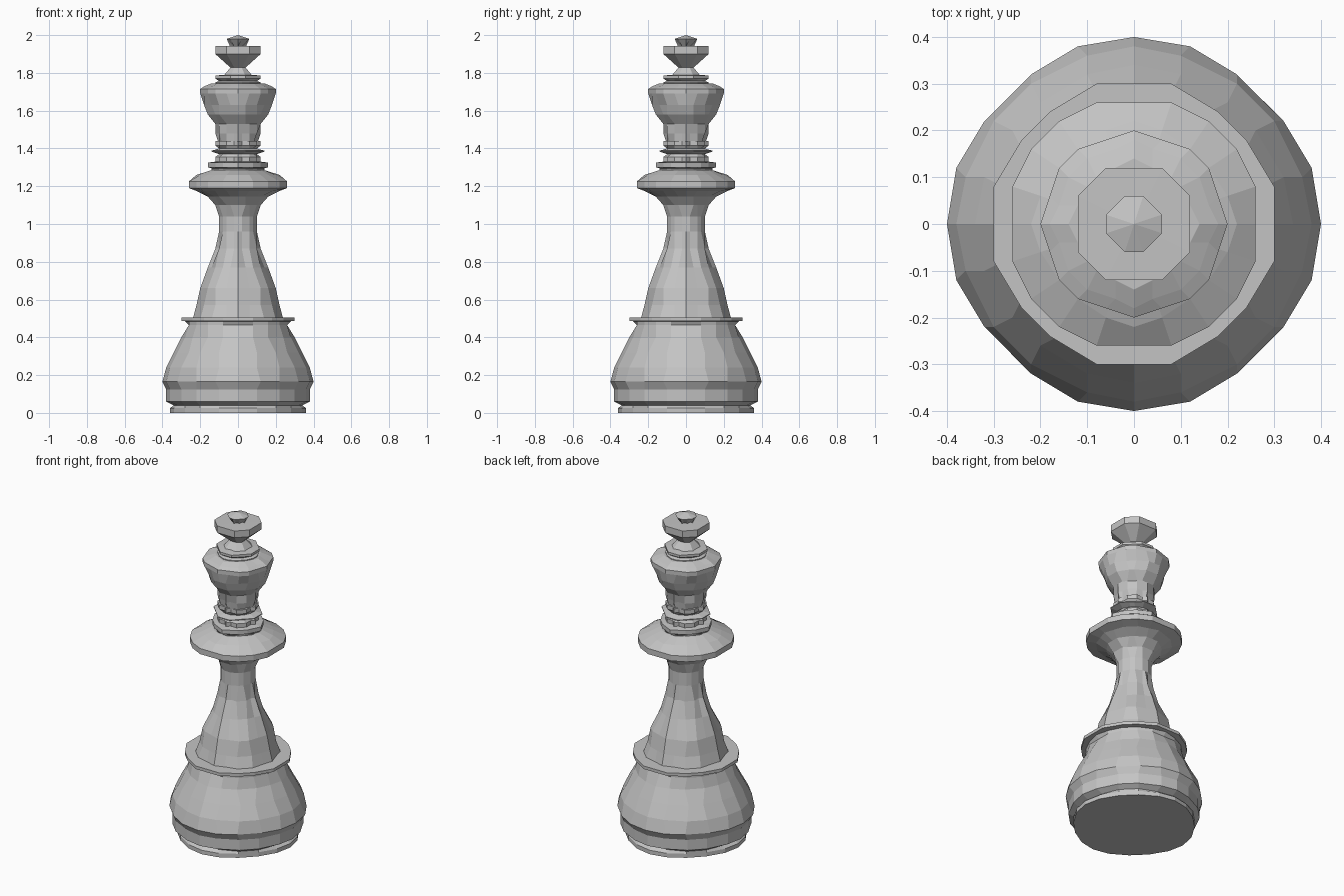
import bpy
import bmesh
from math import cos, sin, pi, trunc

cube = bpy.data.objects.get("Cube")
if cube:
    bpy.data.objects.remove(cube)

GRID = 0.02  # coarse lattice that gives the carved, uneven facets

stone = bpy.data.materials.new("grey_stone")
stone.use_nodes = True
colour = (0.55, 0.55, 0.55, 1)
stone.diffuse_color = colour
stone.node_tree.nodes["Principled BSDF"].inputs["Base Color"].default_value = colour


def snap_in(v):
    return trunc(v / GRID + (0.01 if v > 0 else -0.01)) * GRID


def snap_near(v):
    return round(v / GRID) * GRID


def turned_part(name, profile, sides=20, turn=0.0, snap=snap_in):
    """Spin (radius, height) pairs about z, with each point pulled to the lattice."""
    bm = bmesh.new()
    rings = []
    for r, z in profile:
        angles = [turn + 2 * pi * i / sides for i in range(sides)]
        rings.append([bm.verts.new((snap(r * cos(a)), snap(r * sin(a)), z)) for a in angles])
    for low, high in zip(rings, rings[1:]):
        for i in range(sides):
            j = (i + 1) % sides
            bm.faces.new((low[i], low[j], high[j], high[i]))
    bm.faces.new(rings[0][::-1])
    bm.faces.new(rings[-1])
    bmesh.ops.remove_doubles(bm, verts=bm.verts, dist=0.001)
    bmesh.ops.recalc_face_normals(bm, faces=bm.faces)
    mesh = bpy.data.meshes.new(name)
    bm.to_mesh(mesh)
    bm.free()
    mesh.materials.append(stone)
    obj = bpy.data.objects.new(name, mesh)
    bpy.context.collection.objects.link(obj)
    return obj


# Wide foot with stepped lower edge, bulging body and thin top rim
turned_part("base", [
    (0.365, 0), (0.365, 0.025), (0.35, 0.04), (0.385, 0.06), (0.385, 0.125),
    (0.40, 0.165), (0.38, 0.24), (0.345, 0.32), (0.30, 0.4), (0.275, 0.465),
    (0.28, 0.485), (0.316, 0.487), (0.316, 0.506)])

# Flared stem rising into the wide collar
turned_part("stem_and_collar", [
    (0.25, 0.495), (0.23, 0.57), (0.205, 0.66), (0.165, 0.77), (0.125, 0.87),
    (0.11, 0.96), (0.11, 1.04), (0.13, 1.1), (0.17, 1.145), (0.225, 1.175),
    (0.275, 1.19), (0.275, 1.225), (0.22, 1.26), (0.15, 1.285)])

# Ringed neck
turned_part("neck_rings", [
    (0.145, 1.27), (0.147, 1.295), (0.168, 1.3), (0.168, 1.325), (0.125, 1.33),
    (0.125, 1.355), (0.11, 1.37), (0.147, 1.383), (0.147, 1.388), (0.11, 1.40),
    (0.125, 1.415), (0.125, 1.44)])

# Cup-shaped crown with a shoulder
turned_part("crown", [
    (0.115, 1.42), (0.125, 1.48), (0.135, 1.53), (0.17, 1.58), (0.19, 1.63),
    (0.205, 1.69), (0.205, 1.715), (0.18, 1.728), (0.14, 1.745)])

# Thin double disc on the crown
turned_part("crown_disc", [
    (0.126, 1.735), (0.126, 1.75), (0.105, 1.757), (0.13, 1.77), (0.13, 1.785), (0.08, 1.79)])

# Octagonal finial on a pinched foot
turned_part("finial", [
    (0.085, 1.78), (0.04, 1.828), (0.136, 1.9), (0.136, 1.942), (0.04, 1.943)],
    sides=8, turn=pi / 8, snap=snap_near)

# Small pointed button
turned_part("top_button", [(0.041, 1.935), (0.07, 1.98), (0.001, 2.0)])
